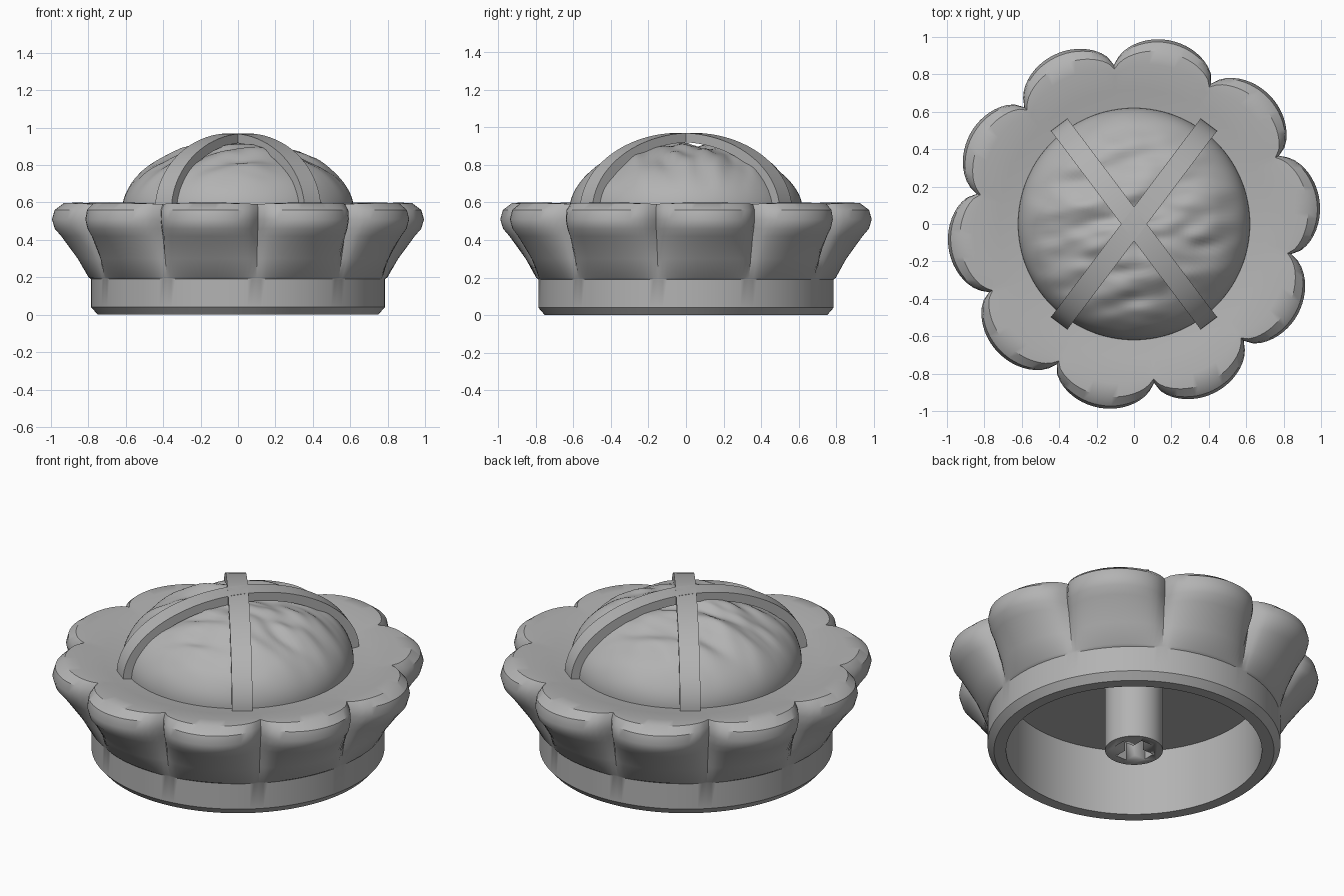
import bpy, bmesh, math
from mathutils import Vector, noise

if "Cube" in bpy.data.objects:
    bpy.data.objects.remove(bpy.data.objects["Cube"])

grey = bpy.data.materials.new("plain grey")
grey.diffuse_color = (0.45, 0.45, 0.45, 1)
grey.use_nodes = True
grey.node_tree.nodes["Principled BSDF"].inputs["Base Color"].default_value = grey.diffuse_color


def finish(name, bm, angle=35):
    bmesh.ops.recalc_face_normals(bm, faces=bm.faces)
    me = bpy.data.meshes.new(name)
    bm.to_mesh(me)
    bm.free()
    ob = bpy.data.objects.new(name, me)
    bpy.context.collection.objects.link(ob)
    me.materials.append(grey)
    bpy.ops.object.select_all(action='DESELECT')
    ob.select_set(True)
    bpy.context.view_layer.objects.active = ob
    bpy.ops.object.shade_smooth_by_angle(angle=math.radians(angle))
    return ob


def lathe(bm, rings, segments, point, cap_start=False, cap_end=False):
    """Join rings of points; point(i, angle) gives each position."""
    loops = [[bm.verts.new(point(i, math.tau * s / segments)) for s in range(segments)]
             for i in range(rings)]
    for a, b in zip(loops, loops[1:]):
        for s in range(segments):
            t = (s + 1) % segments
            bm.faces.new((a[s], a[t], b[t], b[s]))
    if cap_start:
        bm.faces.new(loops[0])
    if cap_end:
        bm.faces.new(loops[-1])


# Scalloped crust: profile at a lobe's middle, and at the fold between two lobes
shared = [(0.685, 0.39), (0.685, 0), (0.75, 0), (0.785, 0.04), (0.785, 0.19)]
inner = [(0.72, 0.572), (0.60, 0.555)]
lobe = shared + [(0.80, 0.20), (0.86, 0.30), (0.95, 0.42), (0.985, 0.46), (1.0, 0.51),
                 (0.985, 0.56), (0.935, 0.597), (0.86, 0.60)] + inner
fold = shared + [(0.787, 0.20), (0.80, 0.30), (0.815, 0.42), (0.825, 0.46), (0.835, 0.51),
                 (0.835, 0.56), (0.82, 0.59), (0.79, 0.585)] + inner


def crust_point(i, a):
    f = abs(math.sin(5 * (a - math.radians(25)))) ** 0.5
    p = Vector(fold[i]).lerp(Vector(lobe[i]), f)
    return (p.x * math.cos(a), p.x * math.sin(a), p.y)


bm = bmesh.new()
lathe(bm, len(lobe), 200, crust_point, cap_start=True)
finish("scalloped_crust", bm)

# Wrinkled filling dome
N = 40


def dome_point(i, a):
    t = math.pi / 2 * i / N
    r = 0.62 * math.cos(t)
    x, y = r * math.cos(a), r * math.sin(a)
    fade = math.sin(t) ** 1.5
    bump = 0.05 * noise.noise((x * 2.5, (y - 0.25 * x) * 9, 1.7))
    bump += 0.02 * noise.noise((x * 7, y * 15, 4.2))
    return (x, y, 0.555 + 0.365 * math.sin(t) + fade * (bump - 0.005))


bm = bmesh.new()
lathe(bm, N + 1, 128, dome_point)
bmesh.ops.remove_doubles(bm, verts=bm.verts, dist=0.0004)
finish("filling_dome", bm, 60)

# Two crossed straps arching over the dome
for name, deg in (("strap_a", 53), ("strap_b", 127)):
    bm = bmesh.new()
    u = Vector((math.cos(math.radians(deg)), math.sin(math.radians(deg)), 0))
    side = Vector((-u.y, u.x, 0)) * 0.055
    up = Vector((0, 0, 1))
    rows = []
    for k in range(49):
        t = math.pi * k / 48
        rows.append([bm.verts.new(u * a * math.cos(t) + up * (0.555 + b * math.sin(t)) + side * s)
                     for a, b, s in ((0.665, 0.415, -1), (0.665, 0.415, 1),
                                     (0.605, 0.365, 1), (0.605, 0.365, -1))])
    for p, q in zip(rows, rows[1:]):
        for j in range(4):
            bm.faces.new((p[j], p[(j + 1) % 4], q[(j + 1) % 4], q[j]))
    bm.faces.new(rows[0])
    bm.faces.new(rows[-1])
    finish(name, bm)

# Post under the crust, with a cross-shaped socket in its foot
R, L, W, DEPTH = 0.155, 0.105, 0.035, 0.25
bm = bmesh.new()
lathe(bm, 2, 48, lambda i, a: (R * math.cos(a), R * math.sin(a), 0.395 * i), True, True)
post = finish("centre_post", bm)

bm = bmesh.new()
quarter = [(L, -W), (L, W), (W, W)]
cross = []
for k in range(4):
    c, s = round(math.cos(k * math.pi / 2)), round(math.sin(k * math.pi / 2))
    cross += [(x * c - y * s, x * s + y * c) for x, y in quarter]
face = bm.faces.new([bm.verts.new((x, y, -0.1)) for x, y in cross])
ext = bmesh.ops.extrude_face_region(bm, geom=[face])
bmesh.ops.translate(bm, vec=(0, 0, 0.1 + DEPTH),
                    verts=[g for g in ext["geom"] if isinstance(g, bmesh.types.BMVert)])
cutter = finish("socket_cutter", bm)
cutter.hide_render = True
cutter.hide_set(True)
cut = post.modifiers.new("socket", 'BOOLEAN')
cut.operation = 'DIFFERENCE'
cut.solver = 'EXACT'
cut.object = cutter
